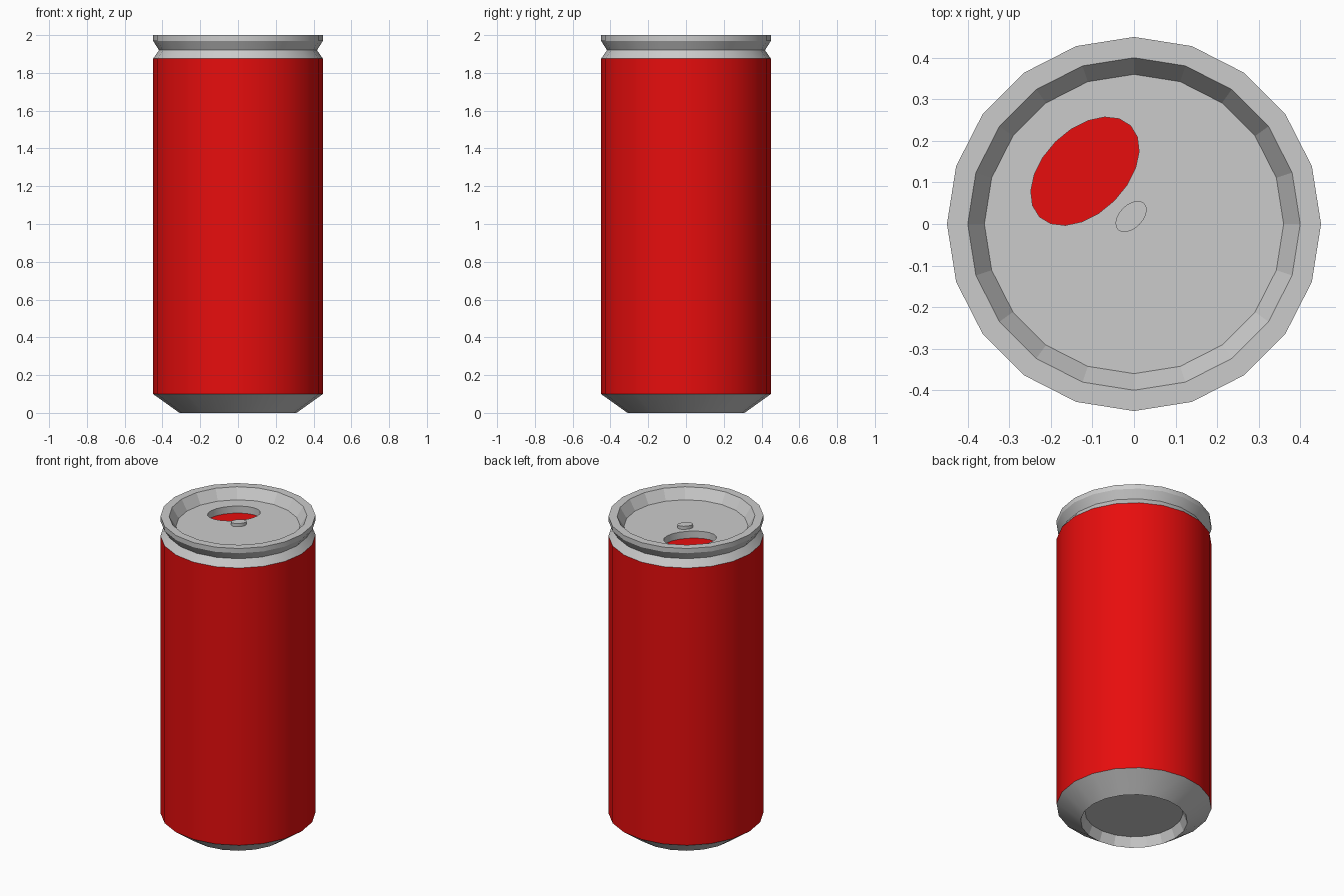
import bpy, bmesh
from math import cos, sin, radians, tau, pi

if "Cube" in bpy.data.objects:
    bpy.data.objects.remove(bpy.data.objects["Cube"])

SIDES = 20
LID_Z = 1.935

red = bpy.data.materials.new("red_paint")
red.diffuse_color = (0.8, 0.004, 0.004, 1)
red.use_nodes = True
red.node_tree.nodes["Principled BSDF"].inputs["Base Color"].default_value = red.diffuse_color


def finish(bm, name, smooth=True, material=None):
    bmesh.ops.remove_doubles(bm, verts=bm.verts, dist=1e-5)
    mesh = bpy.data.meshes.new(name)
    bm.to_mesh(mesh)
    bm.free()
    obj = bpy.data.objects.new(name, mesh)
    bpy.context.collection.objects.link(obj)
    if material:
        mesh.materials.append(material)
    if smooth:
        bpy.ops.object.select_all(action='DESELECT')
        obj.select_set(True)
        bpy.context.view_layer.objects.active = obj
        bpy.ops.object.shade_smooth_by_angle(angle=radians(30))
    return obj


def ellipse(bm, z, a, b, cx=0, cy=0, turn=0.0):
    """Ring of vertices, long axis turned from x."""
    ring = []
    for k in range(SIDES):
        u, v = a * cos(tau * k / SIDES), b * sin(tau * k / SIDES)
        ring.append(bm.verts.new((cx + u * cos(turn) - v * sin(turn),
                                  cy + u * sin(turn) + v * cos(turn), z)))
    return ring


def bridge(bm, lower, upper):
    for k in range(SIDES):
        n = (k + 1) % SIDES
        bm.faces.new((lower[k], lower[n], upper[n], upper[k]))


def lathe(name, profile, cap_start=False, smooth=True, material=None):
    bm = bmesh.new()
    rings = [ellipse(bm, z, r, r) for r, z in profile]
    for lower, upper in zip(rings, rings[1:]):
        bridge(bm, lower, upper)
    if cap_start:
        bm.faces.new(rings[0][::-1])
    return finish(bm, name, smooth, material)


# Can shell, from the bottom up
lathe("base_recess", [(0.285, 0.06), (0.31, 0)], cap_start=True, smooth=False)
lathe("base_cone", [(0.31, 0), (0.45, 0.1)])
lathe("body", [(0.45, 0.1), (0.45, 1.875)], material=red)
lathe("neck_and_rim", [(0.45, 1.875), (0.418, 1.92), (0.45, 1.97), (0.45, 2), (0.40, 2)])
lathe("lid_wall", [(0.40, 2), (0.36, LID_Z)], smooth=False)

# Lid panel with the drinking hole left open
HOLE = dict(a=0.155, b=0.10, cx=-0.118, cy=0.127, turn=pi / 4)
bm = bmesh.new()
edges = []
for ring in (ellipse(bm, LID_Z, 0.36, 0.36), ellipse(bm, LID_Z, **HOLE)):
    edges += [bm.edges.new((ring[k], ring[(k + 1) % SIDES])) for k in range(SIDES)]
bmesh.ops.triangle_fill(bm, edges=edges, use_beauty=True, normal=(0, 0, 1))
for f in bm.faces:
    f.normal_update()
    if f.normal.z < 0:
        f.normal_flip()
finish(bm, "lid_panel", smooth=False)

# Walls of the drinking hole, facing inwards
bm = bmesh.new()
bridge(bm, ellipse(bm, LID_Z, **HOLE), ellipse(bm, LID_Z - 0.045, **HOLE))
finish(bm, "hole_wall")

# Red surface inside the hole
bm = bmesh.new()
bm.faces.new(ellipse(bm, LID_Z - 0.045, **HOLE))
finish(bm, "hole_floor", smooth=False, material=red)

# Rivet in the middle of the lid
RIVET = dict(a=0.045, b=0.028, cx=-0.007, cy=0.018, turn=pi / 4)
bm = bmesh.new()
top = ellipse(bm, LID_Z + 0.02, **RIVET)
bridge(bm, ellipse(bm, LID_Z, **RIVET), top)
bm.faces.new(top)
finish(bm, "rivet")
